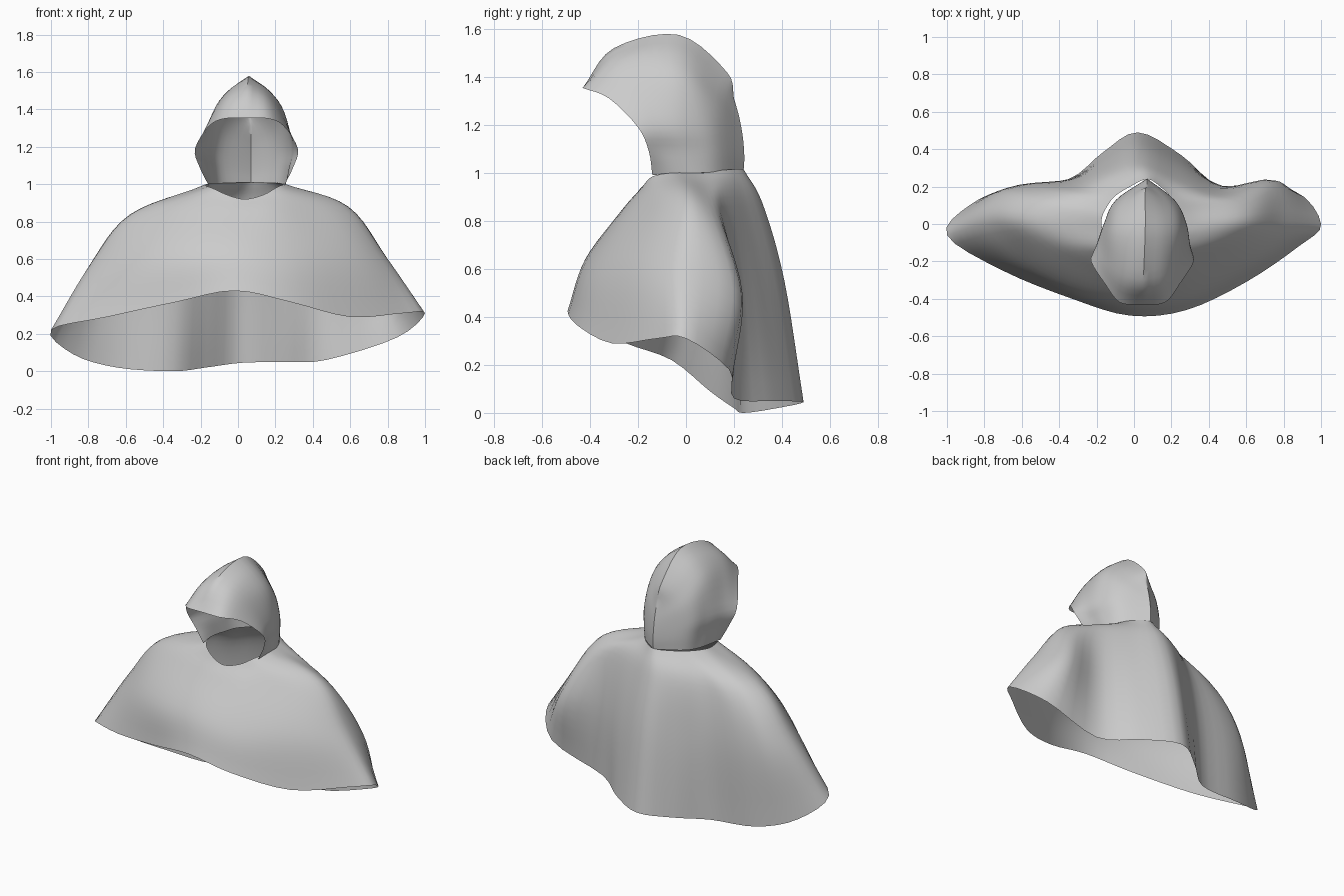
import bpy, bmesh, math
from mathutils import Vector


def resample(pts, steps, cyclic=False):
    """Catmull-Rom resampling of a point row."""
    p = [Vector(q) for q in pts]
    n = len(p)
    if not cyclic:
        p = [2 * p[0] - p[1]] + p + [2 * p[-1] - p[-2]]
    out = []
    for k in range(n if cyclic else n - 1):
        a, b, c, d = ([p[(k + o) % n] for o in (-1, 0, 1, 2)] if cyclic
                      else p[k:k + 4])
        for s in range(steps):
            t = s / steps
            out.append(0.5 * (2 * b + (c - a) * t + (2 * a - 5 * b + 4 * c - d) * t * t
                              + (3 * b - a - 3 * c + d) * t ** 3))
    if not cyclic:
        out.append(p[-2])
    return out


def surface(rows, su, sv, cyclic=False):
    """Smooth grid through rows of points."""
    fine = [resample(r, su, cyclic) for r in rows]
    cols = [resample(c, sv) for c in zip(*fine)]
    return [list(r) for r in zip(*cols)]


def add_grid(bm, g, cyclic=False, flip=False):
    vs = [[bm.verts.new(p) for p in row] for row in g]
    n = len(g[0])
    for r in range(len(g) - 1):
        for c in range(n if cyclic else n - 1):
            d = (c + 1) % n
            f = [vs[r][c], vs[r + 1][c], vs[r + 1][d], vs[r][d]]
            bm.faces.new(f[::-1] if flip else f)


def finish(bm, name, angle):
    bmesh.ops.remove_doubles(bm, verts=bm.verts, dist=0.0005)
    me = bpy.data.meshes.new(name)
    bm.to_mesh(me)
    bm.free()
    ob = bpy.data.objects.new(name, me)
    bpy.context.collection.objects.link(ob)
    bpy.ops.object.select_all(action='DESELECT')
    ob.select_set(True)
    bpy.context.view_layer.objects.active = ob
    bpy.ops.object.shade_smooth_by_angle(angle=math.radians(angle))


# Cape: four draped rings, each running from the front centre round to the right
neck = [(.04, -.2, .92), (.14, -.18, .945), (.21, -.14, .985), (.25, -.06, 1),
        (.25, 0, 1), (.24, .07, 1), (.2, .14, 1.01), (.14, .2, 1.015),
        (.07, .24, 1.015), (-.02, .2, 1.01), (-.1, .15, 1.01), (-.14, .1, 1.005),
        (-.17, .04, 1), (-.17, -.03, .99), (-.14, -.13, .98), (-.05, -.185, .94)]
shoulder = [(.02, -.27, .84), (.2, -.25, .85), (.38, -.16, .87), (.52, -.07, .88),
            (.59, .02, .88), (.56, .12, .84), (.4, .16, .86), (.22, .24, .86),
            (.04, .32, .87), (-.12, .27, .86), (-.26, .2, .84), (-.42, .17, .83),
            (-.53, .11, .84), (-.57, 0, .84), (-.42, -.13, .85), (-.2, -.23, .85)]
middle = [(-.01, -.42, .64), (.25, -.4, .6), (.52, -.27, .6), (.73, -.12, .6),
          (.8, .02, .6), (.74, .23, .5), (.47, .2, .5), (.25, .31, .52),
          (.03, .41, .55), (-.15, .33, .52), (-.32, .24, .5), (-.58, .21, .5),
          (-.73, .15, .54), (-.79, 0, .57), (-.58, -.22, .6), (-.29, -.37, .62)]
hem = [(-.02, -.49, .43), (.28, -.46, .37), (.6, -.31, .29), (.88, -.12, .31),
       (1, 0, .31), (.85, .18, .18), (.47, .2, .06), (.25, .37, .05),
       (.02, .49, .045), (-.17, .38, .02), (-.35, .24, 0), (-.65, .2, .02),
       (-.88, .1, .09), (-1, -.06, .22), (-.7, -.25, .29), (-.33, -.4, .37)]
bm = bmesh.new()
add_grid(bm, surface([neck, shoulder, middle, hem], 4, 6, True), cyclic=True)
finish(bm, "cape", 50)

# Hood: half sections from ridge to neck, ordered face opening to back seam
centres = [.045, .05, .06, .06, .07]
halves = [
    [(0, -.43, 1.355), (.12, -.42, 1.35), (.2, -.32, 1.31), (.275, -.2, 1.19),
     (.25, -.155, 1.09), (.2, -.14, .99)],
    [(0, -.3, 1.52), (.11, -.27, 1.47), (.19, -.2, 1.37), (.25, -.12, 1.2),
     (.225, -.08, 1.09), (.205, -.05, 1)],
    [(0, -.03, 1.575), (.11, -.03, 1.49), (.185, -.02, 1.38), (.22, 0, 1.2),
     (.205, .02, 1.09), (.19, .05, 1)],
    [(0, .17, 1.42), (.08, .13, 1.36), (.135, .12, 1.28), (.16, .12, 1.18),
     (.155, .13, 1.09), (.14, .14, 1.005)],
    [(0, .2, 1.31), (0, .22, 1.24), (0, .232, 1.18), (0, .24, 1.12),
     (0, .243, 1.06), (0, .24, 1.01)]]
bm = bmesh.new()
for side in (1, -1):
    sections = [[(cx + side * x, y, z) for x, y, z in h]
                for cx, h in zip(centres, halves)]
    add_grid(bm, surface(list(zip(*sections)), 5, 4), flip=side < 0)
finish(bm, "hood", 50)
